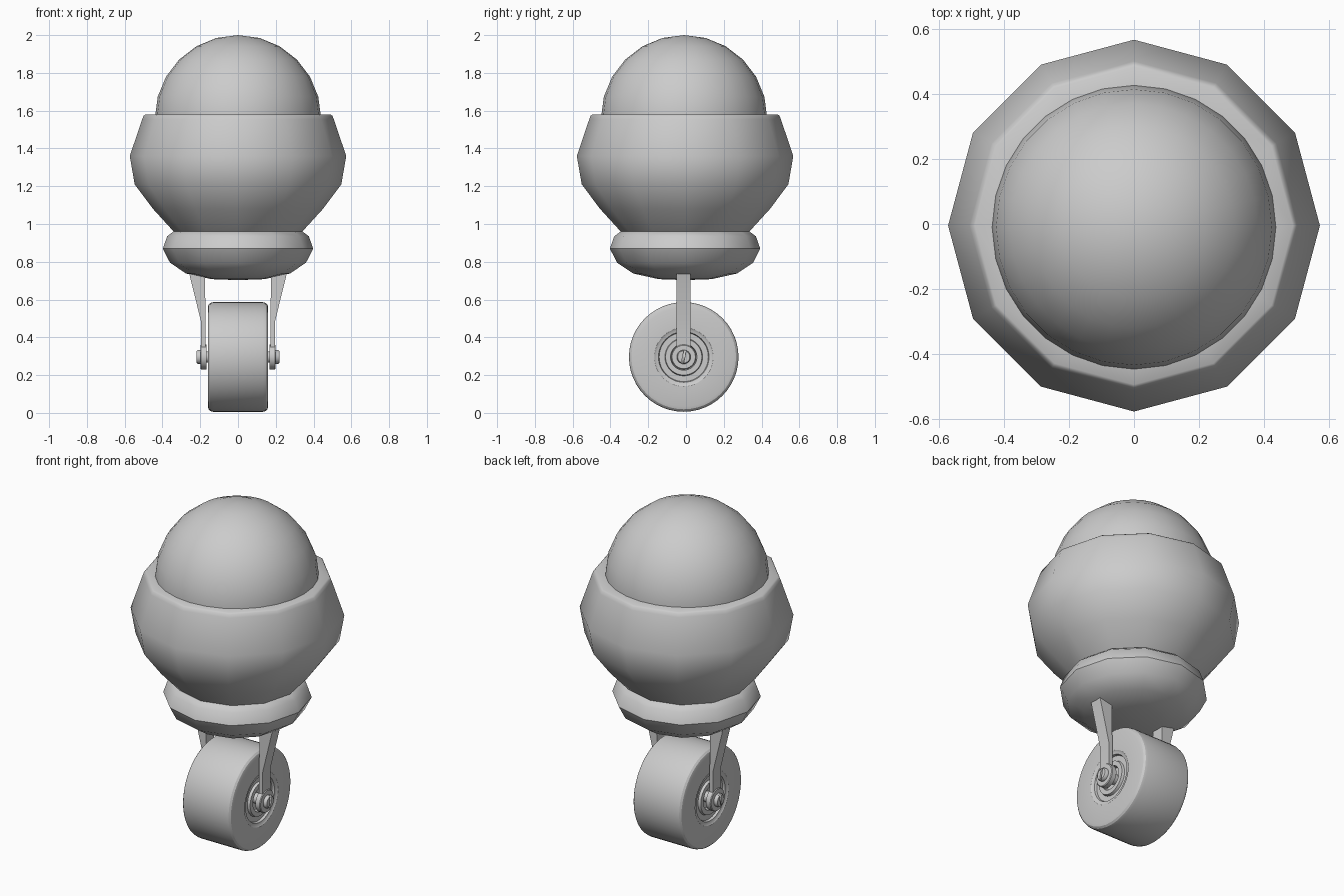
import bpy, bmesh, math
from mathutils import Vector

if "Cube" in bpy.data.objects:
    bpy.data.objects.remove(bpy.data.objects["Cube"])

CY, WZ = -0.012, 0.296   # wheel axle position in y and z


def finish(name, bm, angle=40):
    bmesh.ops.remove_doubles(bm, verts=bm.verts, dist=1e-5)
    bmesh.ops.recalc_face_normals(bm, faces=bm.faces)
    mesh = bpy.data.meshes.new(name)
    bm.to_mesh(mesh)
    bm.free()
    ob = bpy.data.objects.new(name, mesh)
    bpy.context.collection.objects.link(ob)
    bpy.ops.object.select_all(action='DESELECT')
    ob.select_set(True)
    bpy.context.view_layer.objects.active = ob
    bpy.ops.object.shade_smooth_by_angle(angle=math.radians(angle))
    return ob


def lathe(name, profile, sides, axis='Z', angle=40, cy=-0.005):
    """Spin (radius, height) points around the z axis or the wheel axle (x)."""
    bm = bmesh.new()
    rings = []
    for r, h in profile:
        ring = []
        for i in range(sides):
            t = math.tau * i / sides
            c, s = r * math.cos(t), r * math.sin(t)
            ring.append(bm.verts.new((c, cy + s, h) if axis == 'Z' else (h, CY + c, WZ + s)))
        rings.append(ring)
    for a, b in zip(rings, rings[1:]):
        for i in range(sides):
            j = (i + 1) % sides
            bm.faces.new((a[i], a[j], b[j], b[i]))
    for ring in (rings[0], rings[-1]):
        if (ring[0].co - ring[1].co).length > 1e-5:
            bm.faces.new(ring)
    return finish(name, bm, angle)


def mirror_x(ob):
    ob.modifiers.new("mirror", 'MIRROR').use_axis = (True, False, False)


def box(name, centre, size, tilt=0):
    bm = bmesh.new()
    bmesh.ops.create_cube(bm, size=1)
    bmesh.ops.scale(bm, vec=size, verts=bm.verts)
    ob = finish(name, bm)
    ob.location = centre
    ob.rotation_euler.x = tilt
    return ob


# Domed top
bm = bmesh.new()
bmesh.ops.create_uvsphere(bm, u_segments=28, v_segments=12, radius=0.44)
bmesh.ops.translate(bm, vec=Vector((0, -0.01, 1.56)), verts=bm.verts)
finish("dome", bm)

# Twelve-sided bowl with a flat rim
lathe("bowl", [(0.30, 0.93), (0.345, 0.965), (0.45, 1.08), (0.547, 1.21), (0.573, 1.36),
               (0.507, 1.555), (0.50, 1.573), (0.49, 1.58), (0.40, 1.58), (0.40, 1.50)], 12)

# Rounded twelve-sided base below the bowl
lathe("base_collar", [(0.0, 0.97), (0.335, 0.965), (0.375, 0.935), (0.398, 0.87), (0.36, 0.795),
                      (0.275, 0.738), (0.14, 0.708), (0.0, 0.703)], 12)

# Wheel: half profile on one side, reflected to the other
half = [(0.0, 0.125), (0.066, 0.125), (0.07, 0.155), (0.096, 0.155), (0.10, 0.14),
        (0.13, 0.14), (0.134, 0.153), (0.148, 0.155), (0.155, 0.16), (0.262, 0.16),
        (0.277, 0.156), (0.286, 0.147), (0.29, 0.132)]
lathe("wheel", half + [(r, -x) for r, x in reversed(half)], 48, 'X', 30)

# Axle through the wheel
lathe("axle", [(0.03, -0.19), (0.03, 0.19)], 16, 'X')

# Fork arms that widen towards the base
bm = bmesh.new()
outline = [(0.17, 0.28), (0.195, 0.28), (0.195, 0.48), (0.265, 0.765), (0.175, 0.765)]
face = bm.faces.new([bm.verts.new((x, CY - 0.037, z)) for x, z in outline])
ext = bmesh.ops.extrude_face_region(bm, geom=[face])
bmesh.ops.translate(bm, vec=(0, 0.074, 0),
                    verts=[v for v in ext["geom"] if isinstance(v, bmesh.types.BMVert)])
mirror_x(finish("fork_arm", bm, 25))

# Round washers at the arm ends
mirror_x(lathe("washer", [(0.066, 0.168), (0.066, 0.195), (0.062, 0.199)], 24, 'X'))

# Slotted bolt heads
bolt = lathe("bolt_head", [(0.037, 0.196), (0.037, 0.213), (0.032, 0.219)], 24, 'X')
cutter = box("slot_cutter", (0.219, CY, WZ), (0.018, 0.012, 0.1), -0.2)
cutter.hide_render = True
cutter.hide_viewport = True
cut = bolt.modifiers.new("slot", 'BOOLEAN')
cut.operation, cut.object, cut.solver = 'DIFFERENCE', cutter, 'EXACT'
mirror_x(bolt)
